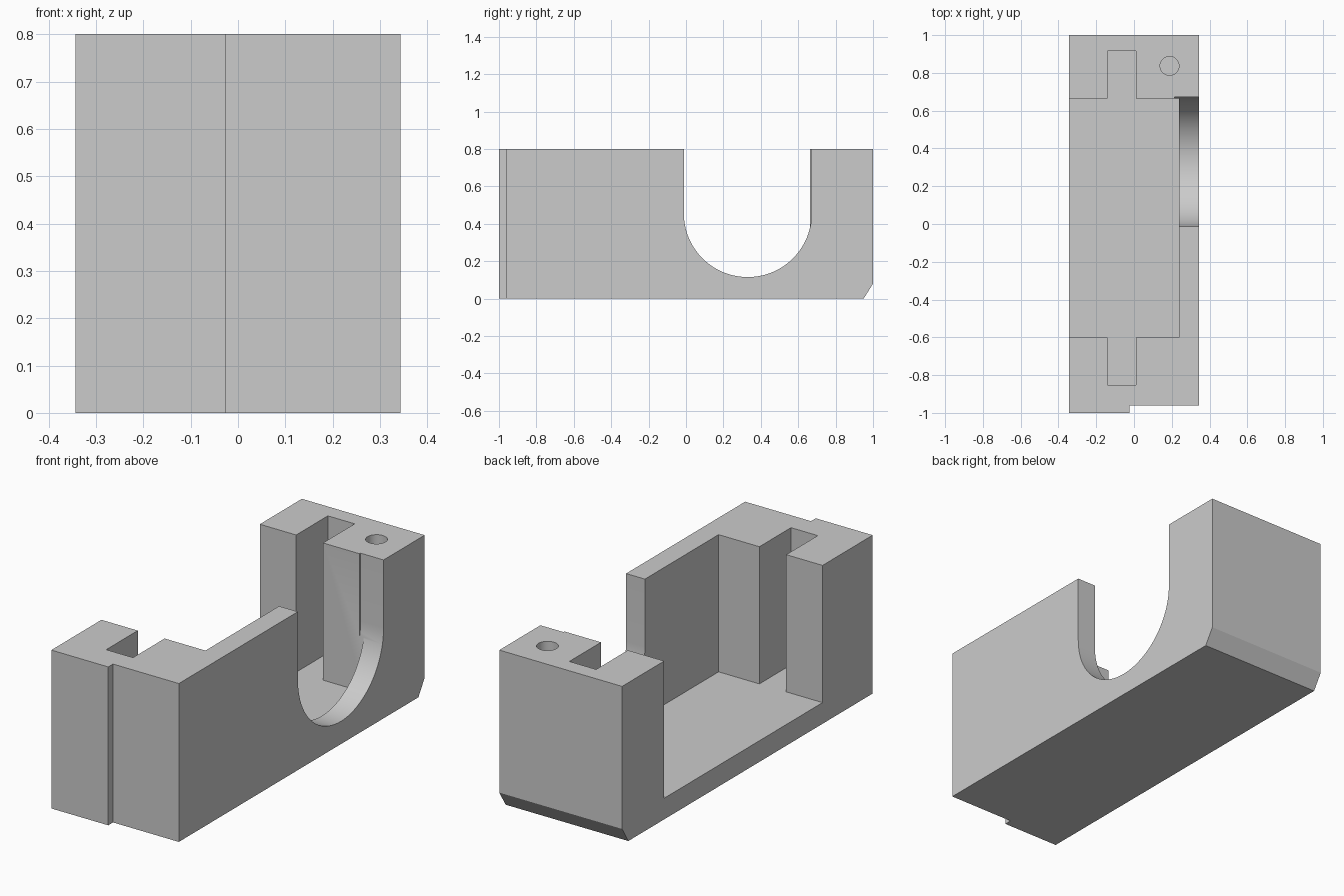
import bpy, math
from mathutils import Vector

default = bpy.data.objects.get("Cube")
if default:
    bpy.data.objects.remove(default, do_unlink=True)

# Single matte grey
grey = bpy.data.materials.new("light_grey")
grey.use_nodes = True
colour = (0.6, 0.6, 0.6, 1)
grey.diffuse_color = colour
grey.node_tree.nodes["Principled BSDF"].inputs["Base Color"].default_value = colour


def prism(name, profile, axis, low, high):
    """Extrude a 2D profile along x (points are y, z) or z (points are x, y)."""
    def place(p, t):
        return Vector((t, *p)) if axis == "x" else Vector((*p, t))
    n = len(profile)
    verts = [place(p, t) for t in (low, high) for p in profile]
    faces = [list(range(n))[::-1], list(range(n, 2 * n))]
    faces += [(i, (i + 1) % n, n + (i + 1) % n, n + i) for i in range(n)]
    mesh = bpy.data.meshes.new(name)
    mesh.from_pydata(verts, [], faces)
    mesh.materials.append(grey)
    obj = bpy.data.objects.new(name, mesh)
    bpy.context.collection.objects.link(obj)
    return obj


def arc(cx, cy, r, start, end, steps):
    angles = [math.radians(start + (end - start) * i / steps) for i in range(steps + 1)]
    return [(cx + r * math.cos(a), cy + r * math.sin(a)) for a in angles]


W, TOP, FLOOR = 0.343, 0.8, 0.107
ABOVE = TOP + 0.1

# Solid block with a chamfered lower back edge
body = prism("bracket_body", [(-1, 0), (0.95, 0), (1, 0.08), (1, TOP), (-1, TOP)], "x", -W, W)

# Pocket open to one side, with a narrow slot at each end
pocket = [(-0.5, -0.6), (-0.14, -0.6), (-0.14, -0.852), (0.01, -0.852), (0.01, -0.6),
          (0.238, -0.6), (0.238, 0.664), (0.01, 0.664), (0.01, 0.917), (-0.14, 0.917),
          (-0.14, 0.664), (-0.5, 0.664)]

# U-shaped opening through the side wall
R, CY = 0.342, 0.33
u_shape = arc(CY, 0.115 + R, R, 180, 360, 40) + [(CY + R, ABOVE), (CY - R, ABOVE)]

# Shallow step on the front face and a round screw hole
step = [(-0.025, -1.1), (0.5, -1.1), (0.5, -0.962), (-0.025, -0.962)]
hole = arc(0.188, 0.837, 0.05, 0, 360, 32)[:-1]

cutters = [
    prism("pocket_cutter", pocket, "z", FLOOR, ABOVE),
    prism("opening_cutter", u_shape, "x", 0.215, 0.5),
    prism("step_cutter", step, "z", -0.1, ABOVE),
    prism("hole_cutter", hole, "z", 0.4, ABOVE),
]

bpy.ops.object.select_all(action="DESELECT")
bpy.context.view_layer.objects.active = body
body.select_set(True)
for cutter in cutters:
    cutter.hide_render = True
    mod = body.modifiers.new(cutter.name, "BOOLEAN")
    mod.operation = "DIFFERENCE"
    mod.solver = "EXACT"
    mod.object = cutter
    bpy.ops.object.modifier_apply(modifier=mod.name)
    bpy.data.objects.remove(cutter, do_unlink=True)

bpy.ops.object.shade_smooth_by_angle(angle=math.radians(25))
